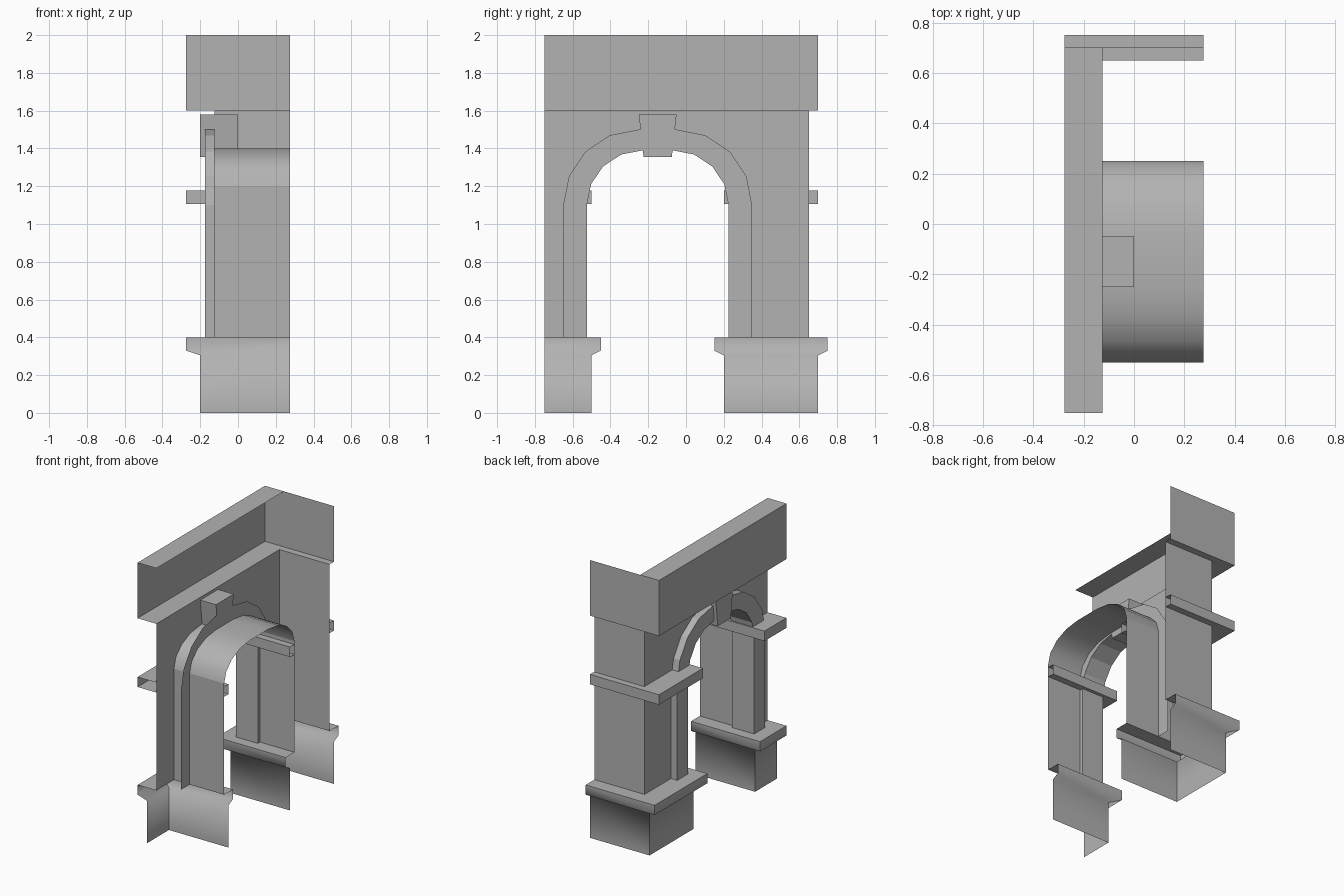
import bpy, bmesh
from math import sin, cos, pi, radians

if "Cube" in bpy.data.objects:
    bpy.data.objects.remove(bpy.data.objects["Cube"])

XB, YC = 0.275, -0.15          # open back plane, arch centre line

stone = bpy.data.materials.new("dark_stone")
stone.diffuse_color = (0.45, 0.45, 0.45, 1)
stone.use_nodes = True
stone.node_tree.nodes["Principled BSDF"].inputs["Base Color"].default_value = stone.diffuse_color


def make(name, verts, faces, smooth=None):
    me = bpy.data.meshes.new(name)
    me.from_pydata(verts, [], faces)
    bm = bmesh.new()
    bm.from_mesh(me)
    bmesh.ops.remove_doubles(bm, verts=bm.verts, dist=1e-5)
    bmesh.ops.recalc_face_normals(bm, faces=bm.faces)
    bm.to_mesh(me)
    bm.free()
    me.materials.append(stone)
    ob = bpy.data.objects.new(name, me)
    bpy.context.collection.objects.link(ob)
    if smooth:
        bpy.ops.object.select_all(action='DESELECT')
        ob.select_set(True)
        bpy.context.view_layer.objects.active = ob
        bpy.ops.object.shade_smooth_by_angle(angle=radians(smooth))
    return ob


def loft(name, rows, smooth=None):
    """Skin between rows of equal point count."""
    n = len(rows[0])
    faces = [(r * n + i, r * n + i + 1, (r + 1) * n + i + 1, (r + 1) * n + i)
             for r in range(len(rows) - 1) for i in range(n - 1)]
    return make(name, [p for r in rows for p in r], faces, smooth)


def arch(half, flat, rise, seg, spring=1.1, foot=0.4):
    """Flat-topped arch outline (y, z), from left foot to right foot."""
    r = half - flat
    left = [(-half, foot)] + [(-flat - r * cos(pi / 2 * i / seg),
                               spring + rise * sin(pi / 2 * i / seg)) for i in range(seg + 1)]
    return [(YC + y, z) for y, z in left] + [(YC - y, z) for y, z in reversed(left)]


def at_x(x, outline):
    return [(x, y, z) for y, z in outline]


# Wall with arched opening, plus the end wall
tunnel = arch(0.40, 0.10, 0.20, 4, spring=1.2)
outline = [(-0.75, 0.4), (-0.75, 1.6), (0.65, 1.6), (0.65, 0.4)] + tunnel[::-1]
make("front_wall", at_x(-0.125, outline), [tuple(range(len(outline)))])
loft("end_wall", [[(-0.125, 0.65, z), (XB, 0.65, z)] for z in (0.4, 1.6)])

# Passage lining: smooth vault over flat jambs
loft("vault", [at_x(-0.125, tunnel[1:-1]), at_x(XB, tunnel[1:-1])], 40)
for side, part in (("left", tunnel[:2]), ("right", tunnel[-2:])):
    loft(side + "_jamb", [at_x(-0.125, part), at_x(XB, part)])

# Raised arch moulding: outer rim, face, inner rim, back ring
outer, inner = arch(0.50, 0.10, 0.40, 4), arch(0.375, 0.08, 0.29, 4)
loft("arch_moulding", [at_x(-0.125, outer), at_x(-0.175, outer), at_x(-0.175, inner),
                       at_x(0, inner), at_x(0, outer)])

# Keystone
key = [(YC - 0.075, 1.355), (YC + 0.075, 1.355), (YC + 0.1, 1.58), (YC - 0.1, 1.58)]
make("keystone", at_x(-0.2, key) + at_x(0, key),
     [(0, 1, 2, 3), (7, 6, 5, 4), (0, 4, 5, 1), (1, 5, 6, 2), (2, 6, 7, 3), (3, 7, 4, 0)])


# Pier bases and imposts: profile of (front x, projection from pier, z)
def wrap(name, profile, smooth=None):
    right = [[(XB, 0.25 - d, z), (x, 0.25 - d, z), (x, 0.65 + d, z), (XB, 0.65 + d, z)]
             for x, d, z in profile]
    left = [[(x, -0.75, z), (x, -0.55 + d, z), (XB, -0.55 + d, z)] for x, d, z in profile]
    for side, rows in (("right_", right), ("left_", left)):
        ob = loft(side + name, rows, smooth)
        if smooth:                       # keep the upright corners crisp
            v = ob.data.vertices
            for e in ob.data.edges:
                a, b = (v[i].co for i in e.vertices)
                if abs(a.z - b.z) > 0.001:
                    e.use_edge_sharp = True


wrap("pier_base", [(-0.2, 0.05, 0), (-0.2, 0.05, 0.305), (-0.275, 0.1, 0.33),
                   (-0.275, 0.1, 0.4), (-0.125, 0, 0.4)], 75)
wrap("impost", [(-0.125, 0.002, 1.105), (-0.275, 0.05, 1.105),
                (-0.275, 0.05, 1.177), (-0.125, 0.002, 1.177)])

# Cornice band with underside, and a top strip along the front only
loft("cornice", [[(x, -0.75, z), (x, y, z), (XB, y, z)]
                 for x, y, z in ((-0.125, 0.65, 1.6), (-0.275, 0.7, 1.6), (-0.275, 0.7, 2))])
loft("cornice_top", [[(x, -0.75, 2), (x, 0.7, 2)] for x in (-0.275, -0.125)])
